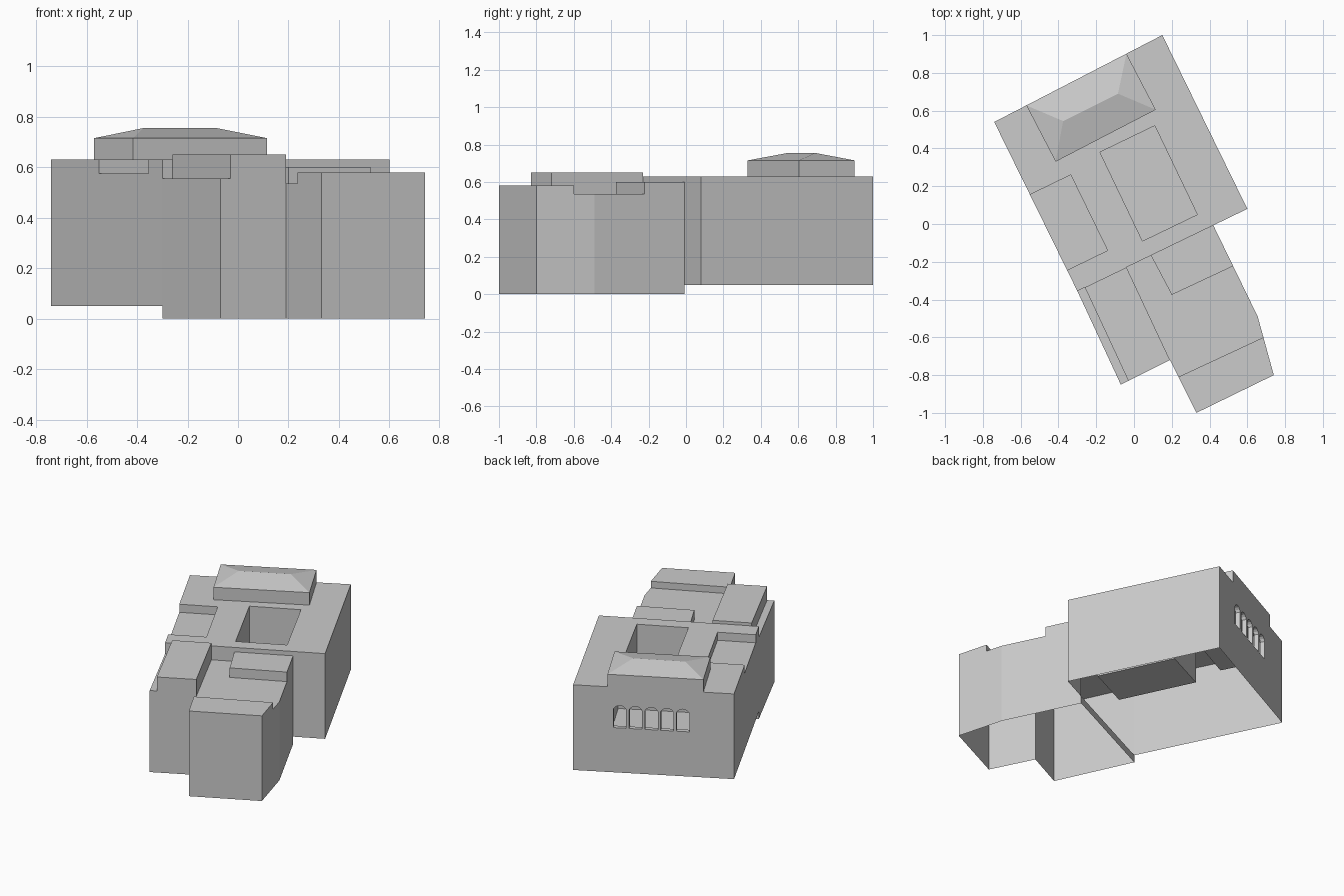
import bpy, bmesh
from mathutils import Vector

cube = bpy.data.objects.get("Cube")
if cube:
    bpy.data.objects.remove(cube, do_unlink=True)

GREY = (0.6, 0.6, 0.6, 1.0)
stone = bpy.data.materials.new("plain_grey")
stone.use_nodes = True
stone.diffuse_color = GREY
stone.node_tree.nodes["Principled BSDF"].inputs["Base Color"].default_value = GREY


def add_object(name, bm):
    bmesh.ops.recalc_face_normals(bm, faces=bm.faces)
    mesh = bpy.data.meshes.new(name)
    bm.to_mesh(mesh)
    bm.free()
    mesh.materials.append(stone)
    obj = bpy.data.objects.new(name, mesh)
    bpy.context.collection.objects.link(obj)
    return obj


def sweep(name, loop, offset, start_cap=True, ridge=None):
    """Push a loop of points along an offset; an optional ridge makes a hipped top."""
    bm = bmesh.new()
    low = [bm.verts.new(p) for p in loop]
    high = [bm.verts.new(Vector(p) + Vector(offset)) for p in loop]
    n = len(loop)
    for i in range(n):
        j = (i + 1) % n
        bm.faces.new((low[i], low[j], high[j], high[i]))
    if start_cap:
        bm.faces.new(low[::-1])
    if ridge:
        r0, r1 = [bm.verts.new(p) for p in ridge]
        a, b, c, d = high
        for f in ((a, b, r1, r0), (b, c, r1), (c, d, r0, r1), (d, a, r0)):
            bm.faces.new(f)
    else:
        bm.faces.new(high)
    return add_object(name, bm)


def prism(name, plan, z0, z1, **options):
    return sweep(name, [(p[0], p[1], z0) for p in plan], (0, 0, z1 - z0), **options)


def combine(target, tool, operation):
    tool.hide_render = True
    mod = target.modifiers.new(operation.lower(), 'BOOLEAN')
    mod.operation = operation
    mod.solver = 'EXACT'
    mod.object = tool
    bpy.context.view_layer.objects.active = target
    bpy.ops.object.modifier_apply(modifier=mod.name)
    bpy.data.objects.remove(tool, do_unlink=True)


# Key corners of the plan
back_right, back_left = Vector((-0.74, 0.54)), Vector((0.15, 1.0))
front_right, front_left = Vector((-0.30, -0.355)), Vector((0.60, 0.08))
joint = front_right.lerp(front_left, 0.8)
west_tip, notch = Vector((-0.07, -0.85)), Vector((0.19, -0.72))
east_tip, east_corner, east_bend = Vector((0.33, -1.0)), Vector((0.74, -0.80)), Vector((0.655, -0.49))


def on_front(t):
    return front_right.lerp(front_left, t)


def on_back(t):
    return back_left.lerp(back_right, t)


# Main block joined with the lower wing body
body = prism("building_body", [back_right, front_right, joint, front_left, back_left], 0.05, 0.63)
wing = prism("wing_body", [front_right, west_tip, notch, east_tip, east_corner, east_bend, joint], 0, 0.535)
combine(body, wing, 'UNION')

# Courtyard shaft and the side terrace
court = prism("court_cutter", [(-0.18, 0.38), (0.045, -0.09), (0.335, 0.05), (0.11, 0.52)], 0.2, 0.9)
combine(body, court, 'DIFFERENCE')
terrace = prism("terrace_cutter", [(-0.335, 0.26), (-0.635, 0.114), (-0.44, -0.286), (-0.14, -0.14)], 0.575, 0.9)
combine(body, terrace, 'DIFFERENCE')

# Loggia room behind the back wall, opened by five arched windows
along = back_right - back_left
inward = Vector((-along.y, along.x)).normalized()
if inward.y > 0:
    inward = -inward
room_plan = [on_back(0.24) + inward * 0.03, on_back(0.73) + inward * 0.03,
             on_back(0.73) + inward * 0.3, on_back(0.24) + inward * 0.3]
combine(body, prism("room_cutter", room_plan, 0.345, 0.54), 'DIFFERENCE')

ARCH = [(-1, 0.354), (1, 0.354), (1, 0.48), (0.75, 0.494), (0.4, 0.503),
        (0, 0.506), (-0.4, 0.503), (-0.75, 0.494), (-1, 0.48)]
for i in range(5):
    center = 0.29 + 0.098 * i
    loop = []
    for side, z in ARCH:
        p = on_back(center + 0.04 * side) - inward * 0.05
        loop.append((p.x, p.y, z))
    window = sweep("window_cutter", loop, (inward.x * 0.1, inward.y * 0.1, 0))
    combine(body, window, 'DIFFERENCE')

# The body is a shell, open underneath
bm = bmesh.new()
bm.from_mesh(body.data)
under = [f for f in bm.faces if f.normal.z < -0.9 and f.calc_center_median().z < 0.06]
bmesh.ops.delete(bm, geom=under, context='FACES')
bm.to_mesh(body.data)
bm.free()

# Raised roofs on the wings
strip_back, strip_front = on_front(0.0444), west_tip.lerp(notch, 0.154)
prism("west_wing_ledge", [front_right, west_tip, strip_front, strip_back], 0.535, 0.555, start_cap=False)
prism("west_wing_roof", [strip_back, strip_front, notch, on_front(0.289)], 0.535, 0.65, start_cap=False)
prism("east_wing_front_roof", [notch.lerp(east_tip, 0.32), east_tip, east_corner,
                               east_corner.lerp(east_bend, 0.645)], 0.535, 0.58, start_cap=False)
prism("east_wing_back_roof", [on_front(0.433), (0.20, -0.375), joint.lerp(east_bend, 0.447), joint],
      0.535, 0.60, start_cap=False)

# Hipped pavilion above the loggia
prism("pavilion", [(-0.415, 0.33), (0.115, 0.605), on_back(0.2135), on_back(0.809)], 0.63, 0.715,
      start_cap=False, ridge=[(-0.375, 0.545, 0.755), (-0.085, 0.69, 0.755)])
